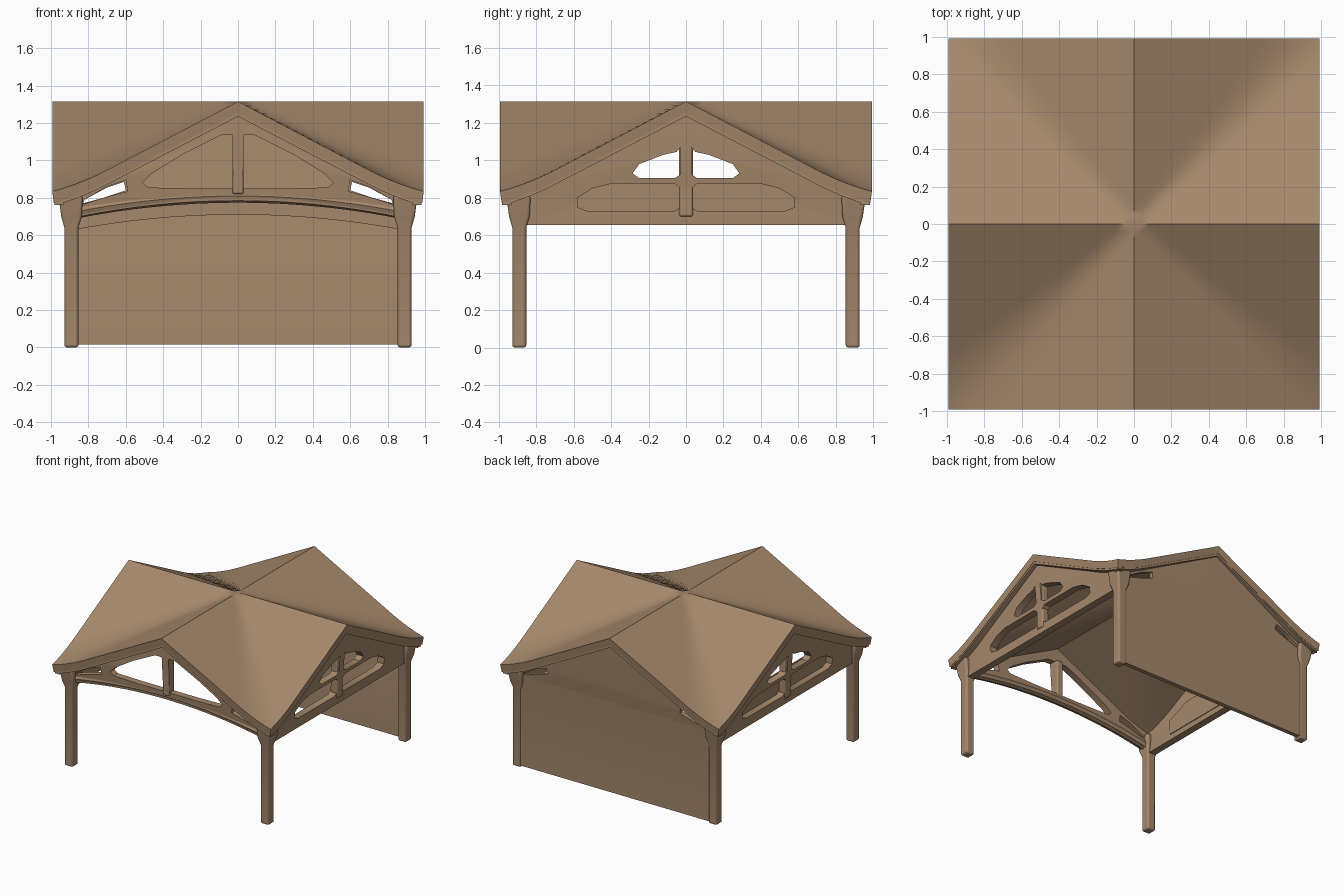
import bpy, bmesh, math
from mathutils import Vector, Matrix

if "Cube" in bpy.data.objects:
    bpy.data.objects.remove(bpy.data.objects["Cube"])

tan = bpy.data.materials.new("warm tan")
tan.diffuse_color = (0.376, 0.246, 0.15, 1)
tan.use_nodes = True
tan.node_tree.nodes["Principled BSDF"].inputs["Base Color"].default_value = tan.diffuse_color

RIDGE, SLOPE, BLEND = 1.315, 0.52, 0.3


def roof_z(x, y):
    """Cross-gable height with softly filled valleys."""
    a, b = abs(x), abs(y)
    k = BLEND * max(a, b, 1e-6)
    h = max(k - abs(a - b), 0)
    return RIDGE - SLOPE * (min(a, b) - h * h / (4 * k))


def add(name, bm, bevel=0.0):
    """Finish a bmesh as a named, coloured, softly bevelled object."""
    bmesh.ops.remove_doubles(bm, verts=bm.verts, dist=1e-5)
    bmesh.ops.recalc_face_normals(bm, faces=bm.faces)
    me = bpy.data.meshes.new(name)
    bm.to_mesh(me)
    bm.free()
    ob = bpy.data.objects.new(name, me)
    bpy.context.collection.objects.link(ob)
    me.materials.append(tan)
    if bevel:
        m = ob.modifiers.new("soft edges", "BEVEL")
        m.width, m.segments, m.limit_method = bevel, 3, "ANGLE"
    bpy.ops.object.select_all(action="DESELECT")
    ob.select_set(True)
    bpy.context.view_layer.objects.active = ob
    bpy.ops.object.shade_smooth_by_angle(angle=math.radians(35))
    return ob


def curve_mesh(cu):
    """Turn a curve into a bmesh."""
    tmp = bpy.data.objects.new("outline", cu)
    bpy.context.collection.objects.link(tmp)
    dg = bpy.context.evaluated_depsgraph_get()
    me = bpy.data.meshes.new_from_object(tmp.evaluated_get(dg))
    bpy.data.objects.remove(tmp)
    bm = bmesh.new()
    bm.from_mesh(me)
    bpy.data.meshes.remove(me)
    return bm


def panel(name, loops, thick, angle, dist, flare=0.0):
    """Upright plate from an outline plus holes, turned to face one side."""
    cu = bpy.data.curves.new(name, "CURVE")
    cu.dimensions, cu.fill_mode, cu.extrude = "2D", "BOTH", thick / 2
    for loop in loops:
        sp = cu.splines.new("POLY")
        sp.points.add(len(loop) - 1)
        for p, (u, v) in zip(sp.points, loop):
            p.co = (u, v, 0, 1)
        sp.use_cyclic_u = True
    bm = curve_mesh(cu)
    bm.transform(Matrix.Translation((0, -dist, 0)) @ Matrix.Rotation(math.pi / 2, 4, "X"))
    for v in bm.verts:  # lean the upper part out to the roof edge
        v.co.y -= flare * min(max((v.co.z - 0.75) / 0.3, 0), 1)
    bm.transform(Matrix.Rotation(angle, 4, "Z"))
    return add(name, bm)


def beam(name, a, b, w, h, bevel=0.012):
    """Rectangular timber from a to b."""
    a, b = Vector(a), Vector(b)
    d = b - a
    side = d.cross(Vector((0, 0, 1)))
    side = side.normalized() if side.length > 1e-4 else Vector((1, 0, 0))
    up = side.cross(d).normalized()
    bm = bmesh.new()
    ends = [[bm.verts.new(p + side * w / 2 * i + up * h / 2 * j)
             for i, j in ((-1, -1), (1, -1), (1, 1), (-1, 1))] for p in (a, b)]
    bm.faces.new(ends[0])
    bm.faces.new(ends[1])
    for k in range(4):
        n = (k + 1) % 4
        bm.faces.new((ends[0][k], ends[0][n], ends[1][n], ends[1][k]))
    return add(name, bm, bevel)


def mirror(pts):
    return [(-u, v) for u, v in pts]


def arch(x, mid, end, half=0.87):
    return mid - (mid - end) * (x / half) ** 2


# Cross-gabled roof: a smooth sheet with thickness
N = 48
bm = bmesh.new()
layers = []
for drop, size in ((0, 0.993), (0.06, 0.985)):
    layers.append([[bm.verts.new((x * size, y * size, roof_z(x, y) - drop))
                    for x in [2 * i / N - 1 for i in range(N + 1)]]
                   for y in [2 * j / N - 1 for j in range(N + 1)]])
for g in layers:
    for j in range(N):
        for i in range(N):
            bm.faces.new((g[j][i], g[j][i + 1], g[j + 1][i + 1], g[j + 1][i]))
t, l = layers
for i in range(N):
    for e in (0, N):
        bm.faces.new((t[e][i], t[e][i + 1], l[e][i + 1], l[e][i]))
        bm.faces.new((t[i][e], t[i + 1][e], l[i + 1][e], l[i][e]))
add("roof", bm)

# Front truss: gable outline with arched underside, four openings
xs = [-0.87 + 1.74 * i / 24 for i in range(25)]
gable = [(0.9, 0.84), (0, 1.27), (-0.9, 0.84), (-0.9, 0.68)]
inner = [(0.03, 0.85), (0.03, 1.135), (0.09, 1.135), (0.3, 1.03), (0.46, 0.93),
         (0.51, 0.88), (0.48, 0.855), (0.25, 0.85)]
outer = [(0.83, 0.765), (0.72, 0.80), (0.59, 0.835), (0.6, 0.895), (0.7, 0.86), (0.82, 0.79)]
under = [(x, arch(x, 0.785, 0.695)) for x in xs]
panel("front_truss", [gable + under + [(0.9, 0.68)],
                      inner, mirror(inner), outer, mirror(outer)], 0.055, 0, 0.89, 0.03)

# Side trusses: two long lower openings and two upper ones
sgable = [(0.9, 0.84), (0, 1.27), (-0.9, 0.84), (-0.9, 0.655), (0.9, 0.655)]
lower = [(0.03, 0.75), (0.06, 0.73), (0.53, 0.73), (0.58, 0.75), (0.58, 0.80),
         (0.5, 0.85), (0.4, 0.875), (0.06, 0.875), (0.03, 0.85)]
upper = [(0.03, 0.925), (0.06, 0.905), (0.25, 0.905), (0.285, 0.93), (0.25, 0.98),
         (0.12, 1.03), (0.05, 1.045), (0.03, 1.07)]
for name, ang in (("right", math.pi / 2), ("left", -math.pi / 2)):
    panel(name + "_truss", [sgable, lower, mirror(lower), upper, mirror(upper)],
          0.06, ang, 0.89, 0.03)
# Thin lining behind the lower openings on the left
panel("left_lining", [[(-0.6, 0.7), (0.6, 0.7), (0.6, 0.82), (0.4, 0.9), (-0.4, 0.9),
                       (-0.6, 0.82)]], 0.012, -math.pi / 2, 0.86)

# Solid back wall, leaning out at the gable, with two small gaps beneath the eaves
gap = [(0.83, 0.77), (0.72, 0.80), (0.6, 0.84), (0.61, 0.885), (0.7, 0.855), (0.82, 0.79)]
panel("back_wall", [[(-0.9, 0.015), (0.9, 0.015), (0.9, 0.75), (0.92, 0.84), (0, 1.27),
                     (-0.92, 0.84), (-0.9, 0.75)], gap, mirror(gap)],
      0.035, math.pi, 0.905, 0.045)
# Arched rail on the inside of the back wall
rail = [(x, arch(x, 0.79, 0.71)) for x in xs] + [(x, arch(x, 0.71, 0.63)) for x in reversed(xs)]
panel("back_arch_rail", [rail], 0.045, math.pi, 0.875)

# Corner posts with flared heads
for sx, nx in ((-1, "left"), (1, "right")):
    for sy, ny in ((-1, "front"), (1, "back")):
        bm = bmesh.new()
        rings = []
        for z, lo, hi in ((0, 0.853, 0.928), (0.64, 0.853, 0.928),
                          (0.70, 0.835, 0.945), (0.81, 0.83, 0.96)):
            rings.append([bm.verts.new((sx * a, sy * b, z))
                          for a, b in ((lo, lo), (hi, lo), (hi, hi), (lo, hi))])
        bm.faces.new(rings[0])
        bm.faces.new(rings[-1])
        for r, s in zip(rings, rings[1:]):
            for k in range(4):
                n = (k + 1) % 4
                bm.faces.new((r[k], r[n], s[n], s[k]))
        add(f"{ny}_{nx}_post", bm, 0.014)

# Edge boards under each gable rim, king posts in the open gables
sides = {"front": 0, "right": math.pi / 2, "back": math.pi, "left": -math.pi / 2}
us = [-0.975 + 1.95 * i / 40 for i in range(41)]
board = [(u, roof_z(u, 1) - 0.03) for u in us] + [(u, roof_z(u, 1) - 0.08) for u in reversed(us)]
for name, ang in sides.items():
    panel(f"{name}_edge_boards", [board], 0.05, ang, 0.957)
    if name != "back":
        rot = Matrix.Rotation(ang, 3, "Z")
        low, high = (0.82, 1.14) if name == "front" else (0.7, 1.08)
        beam(f"{name}_king_post", rot @ Vector((0, -0.9, low)),
             rot @ Vector((0, -0.9, high)), 0.06, 0.075)

# Round arched front beam, swept along the arch
cu = bpy.data.curves.new("arch_path", "CURVE")
cu.dimensions, cu.bevel_depth, cu.bevel_resolution = "3D", 0.036, 2
sp = cu.splines.new("POLY")
sp.points.add(len(xs) - 1)
for p, x in zip(sp.points, xs):
    p.co = (x, -0.89, arch(x, 0.81, 0.725), 1)
add("front_arch_beam", curve_mesh(cu))
